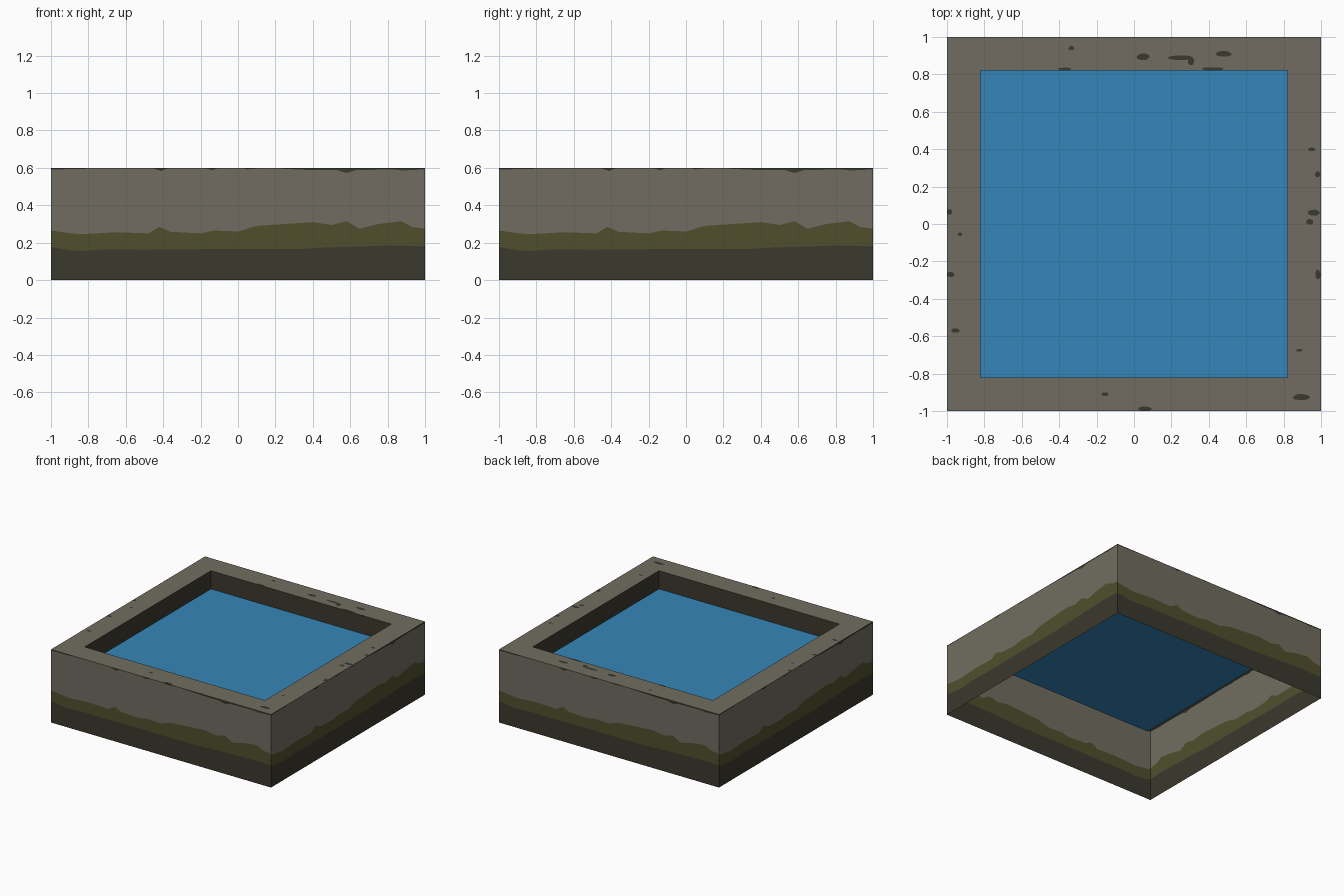
import bpy, bmesh, math, random
from mathutils import Matrix

if "Cube" in bpy.data.objects:
    bpy.data.objects.remove(bpy.data.objects["Cube"])

random.seed(4)
H, INNER, WATER_Z = 0.6, 0.82, 0.45


def material(name, rgb):
    m = bpy.data.materials.new(name)
    m.diffuse_color = (*rgb, 1)
    m.use_nodes = True
    m.node_tree.nodes["Principled BSDF"].inputs["Base Color"].default_value = m.diffuse_color
    return m


DARK = material("dark damp stone", (0.0437, 0.041, 0.0262))
MOSS = material("moss green", (0.079, 0.078, 0.027))
GREY = material("grey stone", (0.166, 0.152, 0.119))
BLUE = material("water blue", (0.0356, 0.24, 0.487))


def make_object(name, bm, mats):
    me = bpy.data.meshes.new(name)
    bm.to_mesh(me)
    bm.free()
    for m in mats:
        me.materials.append(m)
    ob = bpy.data.objects.new(name, me)
    bpy.context.collection.objects.link(ob)
    return ob


def sample(profile, u):
    for (a, za), (b, zb) in zip(profile, profile[1:]):
        if a <= u <= b:
            return za + (zb - za) * (u - a) / (b - a)
    return profile[-1][1]


# Outer walls: the same stained panel on all four sides
damp = [(-1, .175), (-.85, .155), (-.7, .165), (-.5, .162), (-.2, .165),
        (.3, .165), (.5, .175), (.85, .186), (1, .18)]
moss = [(-1, .265), (-.85, .245), (-.65, .256), (-.48, .25), (-.42, .285),
        (-.36, .258), (-.2, .25), (-.13, .265), (0, .26), (.1, .29), (.4, .31),
        (.5, .295), (.58, .315), (.65, .275), (.75, .3), (.87, .315),
        (.93, .285), (1, .275)]
chips = [(-1, .592), (-.82, .594), (-.8, .6), (-.46, .6), (-.41, .583), (-.37, .6),
         (-.18, .6), (-.14, .587), (-.1, .6), (.02, .6), (.05, .592), (.15, .6),
         (.2, .6), (.24, .595), (.4, .588), (.53, .588), (.58, .573), (.63, .588),
         (.83, .592), (.88, .586), (1, .592)]
us = sorted({u for prof in (damp, moss, chips) for u, _ in prof})
bm = bmesh.new()
for side in range(4):
    rot = Matrix.Rotation(side * math.pi / 2, 3, 'Z')
    cols = []
    for u in us:
        zs = (0, sample(damp, u), sample(moss, u), sample(chips, u), H)
        col = []
        for z in zs:
            v = bm.verts.new((u, -1, z))
            v.co = rot @ v.co
            col.append(v)
        cols.append(col)
    for a, b in zip(cols, cols[1:]):
        for i, mat in enumerate((0, 1, 2, 0)):
            f = bm.faces.new((a[i], b[i], b[i + 1], a[i + 1]))
            f.material_index = mat
bmesh.ops.remove_doubles(bm, verts=bm.verts, dist=1e-5)
make_object("outer_walls", bm, [DARK, MOSS, GREY])

# Flat rim and short inner walls down to the water
corners = [(-1, -1), (1, -1), (1, 1), (-1, 1)]


def ring(bm, r, z):
    return [bm.verts.new((x * r, y * r, z)) for x, y in corners]


def bridge(bm, lo, hi):
    for i in range(4):
        j = (i + 1) % 4
        bm.faces.new((lo[i], lo[j], hi[j], hi[i]))


bm = bmesh.new()
bridge(bm, ring(bm, 1, H), ring(bm, INNER, H))
make_object("rim", bm, [GREY])

bm = bmesh.new()
bridge(bm, ring(bm, INNER, H), ring(bm, INNER, WATER_Z))
make_object("inner_walls", bm, [DARK])

# Water sheet
bm = bmesh.new()
bm.faces.new(ring(bm, INNER, WATER_Z))
make_object("water", bm, [BLUE])

# Dark chips on the rim: x, y, half width, half depth
spots = [(.05, .895, .036, .018), (.25, .89, .065, .013), (.305, .87, .018, .02),
         (.48, .91, .042, .014), (-.335, .94, .015, .012), (-.37, .828, .035, .008),
         (.42, .829, .06, .009), (.95, .4, .018, .01), (.983, .265, .015, .015),
         (.983, -.27, .015, .025), (.96, .06, .035, .016), (.94, .012, .02, .014),
         (.885, -.675, .017, .008), (.895, -.925, .048, .016), (.055, -.988, .036, .011),
         (-.155, -.91, .018, .01), (-.955, -.57, .023, .011), (-.93, -.055, .011, .01),
         (-.98, -.27, .02, .014), (-.987, .065, .013, .015)]
bm = bmesh.new()
for x, y, rx, ry in spots:
    vs = []
    for k in range(10):
        a = k * math.tau / 10
        r = random.uniform(0.9, 1.15)
        px = max(-1, min(1, x + rx * r * math.cos(a)))
        py = max(-1, min(1, y + ry * r * math.sin(a)))
        vs.append(bm.verts.new((px, py, H + 0.001)))
    bm.faces.new(vs)
make_object("rim_chips", bm, [DARK])
